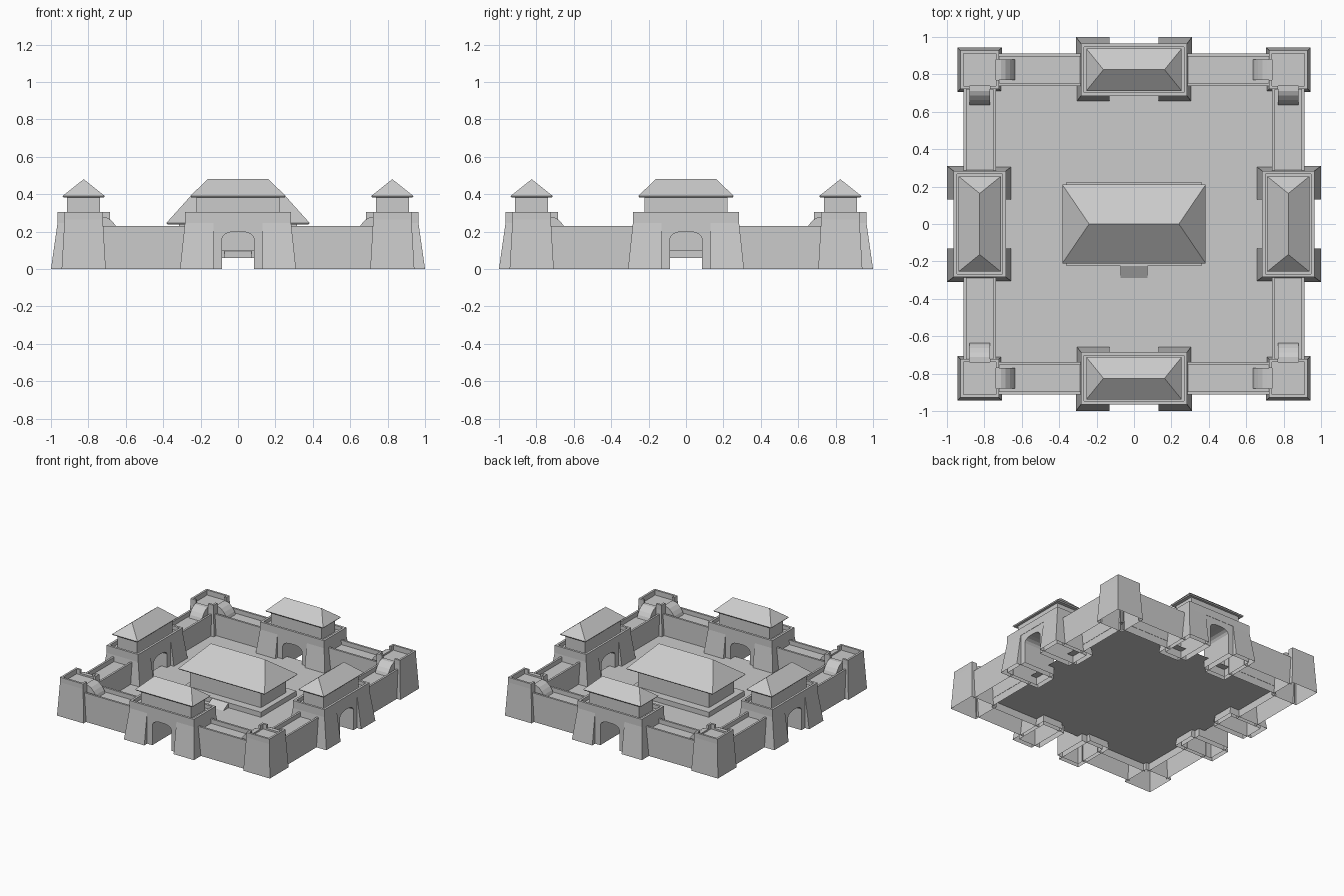
import bpy, bmesh, math
from mathutils import Matrix, Vector

cube = bpy.data.objects.get("Cube")
if cube:
    bpy.data.objects.remove(cube)

stone = bpy.data.materials.new("grey_stone")
stone.use_nodes = True
GREY = (0.6, 0.6, 0.6, 1)
stone.diffuse_color = GREY
stone.node_tree.nodes["Principled BSDF"].inputs["Base Color"].default_value = GREY

C = 0.825        # distance of gates and towers from the middle
GROUND = 0.06    # courtyard level


def finish(name, bm, turn):
    bmesh.ops.recalc_face_normals(bm, faces=bm.faces)
    bm.transform(Matrix.Rotation(turn, 4, 'Z'))
    mesh = bpy.data.meshes.new(name)
    bm.to_mesh(mesh)
    bm.free()
    mesh.materials.append(stone)
    bpy.context.collection.objects.link(bpy.data.objects.new(name, mesh))


def add_block(bm, low, high, bottom=True, top=True):
    """Loft between two level rectangles, each (x0, x1, y0, y1, z)."""
    rings = []
    for x0, x1, y0, y1, z in (low, high):
        rings.append([bm.verts.new(p) for p in
                      ((x0, y0, z), (x1, y0, z), (x1, y1, z), (x0, y1, z))])
    a, b = rings
    for i in range(4):
        j = (i + 1) % 4
        bm.faces.new((a[i], a[j], b[j], b[i]))
    if bottom:
        bm.faces.new(a)
    if top:
        bm.faces.new(b)


def add_box(bm, x0, x1, y0, y1, z0, z1):
    add_block(bm, (x0, x1, y0, y1, z0), (x0, x1, y0, y1, z1))


def add_strip(bm, points, offset, closed=False, caps=True):
    """Sweep a row of points by an offset, with optional end faces."""
    a = [bm.verts.new(p) for p in points]
    b = [bm.verts.new(Vector(p) + Vector(offset)) for p in points]
    for i in range(len(a) if closed else len(a) - 1):
        j = (i + 1) % len(a)
        bm.faces.new((a[i], a[j], b[j], b[i]))
    if caps:
        bm.faces.new(a)
        bm.faces.new(b)


def add_roof(bm, cy, hx, hy, ridge, z0, z1, lip=0.008):
    """Hipped roof with a thin eave band."""
    def ring(dx, z):
        return [bm.verts.new((sx * (hx - dx), cy + sy * (hy - dx), z))
                for sx, sy in ((-1, -1), (1, -1), (1, 1), (-1, 1))]
    under, eave = ring(0.006, z0), ring(0, z0 + lip)
    bm.faces.new(under)
    for i in range(4):
        j = (i + 1) % 4
        bm.faces.new((under[i], under[j], eave[j], eave[i]))
    left, right = [bm.verts.new((s * ridge, cy, z1)) for s in (-1, 1)]
    bm.faces.new((eave[0], eave[1], right, left))
    bm.faces.new((eave[2], eave[3], left, right))
    bm.faces.new((eave[1], eave[2], right))
    bm.faces.new((eave[3], eave[0], left))


def add_parapet(bm, cx, cy, hx, hy, t, z0, z1):
    for s in (-1, 1):
        x, y = sorted((s * hx, s * (hx - t))), sorted((s * hy, s * (hy - t)))
        add_box(bm, cx + x[0], cx + x[1], cy - hy, cy + hy, z0, z1)
        add_box(bm, cx - hx, cx + hx, cy + y[0], cy + y[1], z0, z1)


def build_gate(side, turn):
    # Gate block pierced by an arched passage
    half = [(0.085, 0), (0.085, 0.165), (0.075, 0.182), (0.055, 0.194), (0.025, 0.2)]
    outline = [(-0.28, 0.275), (-0.28, 0)] + [(-x, z) for x, z in half]
    outline += half[::-1] + [(0.28, 0), (0.28, 0.275)]
    bm = bmesh.new()
    add_strip(bm, [(x, -C - 0.138, z) for x, z in outline], (0, 0.276, 0), closed=True)
    open_base = [f for f in bm.faces if all(v.co.z < 0.001 for v in f.verts)]
    bmesh.ops.delete(bm, geom=open_base, context='FACES_ONLY')
    finish(side + "_gate_block", bm, turn)

    # Battered piers on both sides of the passage, front and rear
    bm = bmesh.new()
    for s in (-1, 1):
        foot, head = sorted((s * 0.13, s * 0.31)), sorted((s * 0.13, s * 0.284))
        add_block(bm, (*foot, -C - 0.175, -C + 0.175, 0),
                  (*head, -C - 0.14, -C + 0.14, 0.245), bottom=False)
    finish(side + "_gate_piers", bm, turn)

    bm = bmesh.new()
    add_parapet(bm, 0, -C, 0.284, 0.14, 0.018, 0.245, 0.305)
    finish(side + "_gate_parapet", bm, turn)

    bm = bmesh.new()
    add_box(bm, -0.222, 0.222, -C - 0.088, -C + 0.088, 0.27, 0.387)
    finish(side + "_gate_house", bm, turn)

    bm = bmesh.new()
    add_roof(bm, -C, 0.255, 0.113, 0.163, 0.382, 0.48)
    finish(side + "_gate_roof", bm, turn)


def build_walls(side, turn):
    # Hollow wall section: outer face, parapet, walkway, parapet, inner face
    section = [(-0.912, 0), (-0.912, 0.23), (-0.896, 0.23), (-0.896, 0.195),
               (-0.754, 0.195), (-0.754, 0.23), (-0.738, 0.23), (-0.738, 0)]
    bm = bmesh.new()
    for s in (-1, 1):
        add_strip(bm, [(s * 0.275, y, z) for y, z in section],
                  (s * 0.45, 0, 0), caps=False)
    finish(side + "_walls", bm, turn)


def build_tower(corner, turn):
    # Battered corner tower, open beneath
    b, h, t, floor, top = 0.118, 0.1, 0.016, 0.265, 0.305
    m = -C
    k = b - (b - h) * floor / top
    bm = bmesh.new()
    add_block(bm, (m - b, m + b, m - b, m + b, 0),
              (m - k, m + k, m - k, m + k, floor), bottom=False)
    finish(corner + "_tower", bm, turn)

    # Parapet, broken on the two courtyard sides where the ramps arrive
    bm = bmesh.new()
    add_box(bm, m - k, m - k + t, m - k, m + k, floor, top)
    add_box(bm, m - k, m + k, m - k, m - k + t, floor, top)
    for lo, hi in ((m - k, m - 0.055), (m + 0.055, m + k)):
        add_box(bm, m + k - t, m + k, lo, hi, floor, top)
        add_box(bm, lo, hi, m + k - t, m + k, floor, top)
    finish(corner + "_tower_parapet", bm, turn)

    # Curved ramps down to the walkways and their outer ends
    curve = [(-0.74, 0.19), (-0.74, 0.278), (-0.71, 0.278), (-0.688, 0.268),
             (-0.664, 0.245), (-0.645, 0.218), (-0.635, 0.19)]
    bm = bmesh.new()
    add_strip(bm, [(x, m - 0.055, z) for x, z in curve], (0, 0.11, 0), closed=True)
    add_strip(bm, [(m - 0.055, y, z) for y, z in curve], (0.11, 0, 0), closed=True)
    finish(corner + "_tower_ramps", bm, turn)


sides = ("front", "left", "back", "right")
corners = ("front_right", "front_left", "back_left", "back_right")
for i in range(4):
    angle = i * math.pi / 2
    build_gate(sides[i], angle)
    build_walls(sides[i], angle)
    build_tower(corners[i], angle)

# Courtyard floor
bm = bmesh.new()
bm.faces.new([bm.verts.new((x * 0.74, y * 0.74, GROUND))
              for x, y in ((-1, -1), (1, -1), (1, 1), (-1, 1))])
finish("courtyard_floor", bm, 0)

# Central hall on its platform with a front ramp
bm = bmesh.new()
add_box(bm, -0.36, 0.36, -0.225, 0.225, GROUND, 0.1)
finish("hall_platform", bm, 0)

bm = bmesh.new()
add_strip(bm, [(-0.073, -0.29, GROUND), (-0.073, -0.22, GROUND), (-0.073, -0.22, 0.1)],
          (0.146, 0, 0), closed=True)
finish("hall_ramp", bm, 0)

bm = bmesh.new()
add_box(bm, -0.315, 0.315, -0.16, 0.16, 0.1, 0.245)
finish("hall_body", bm, 0)

bm = bmesh.new()
add_roof(bm, 0, 0.383, 0.21, 0.24, 0.238, 0.405)
finish("hall_roof", bm, 0)
